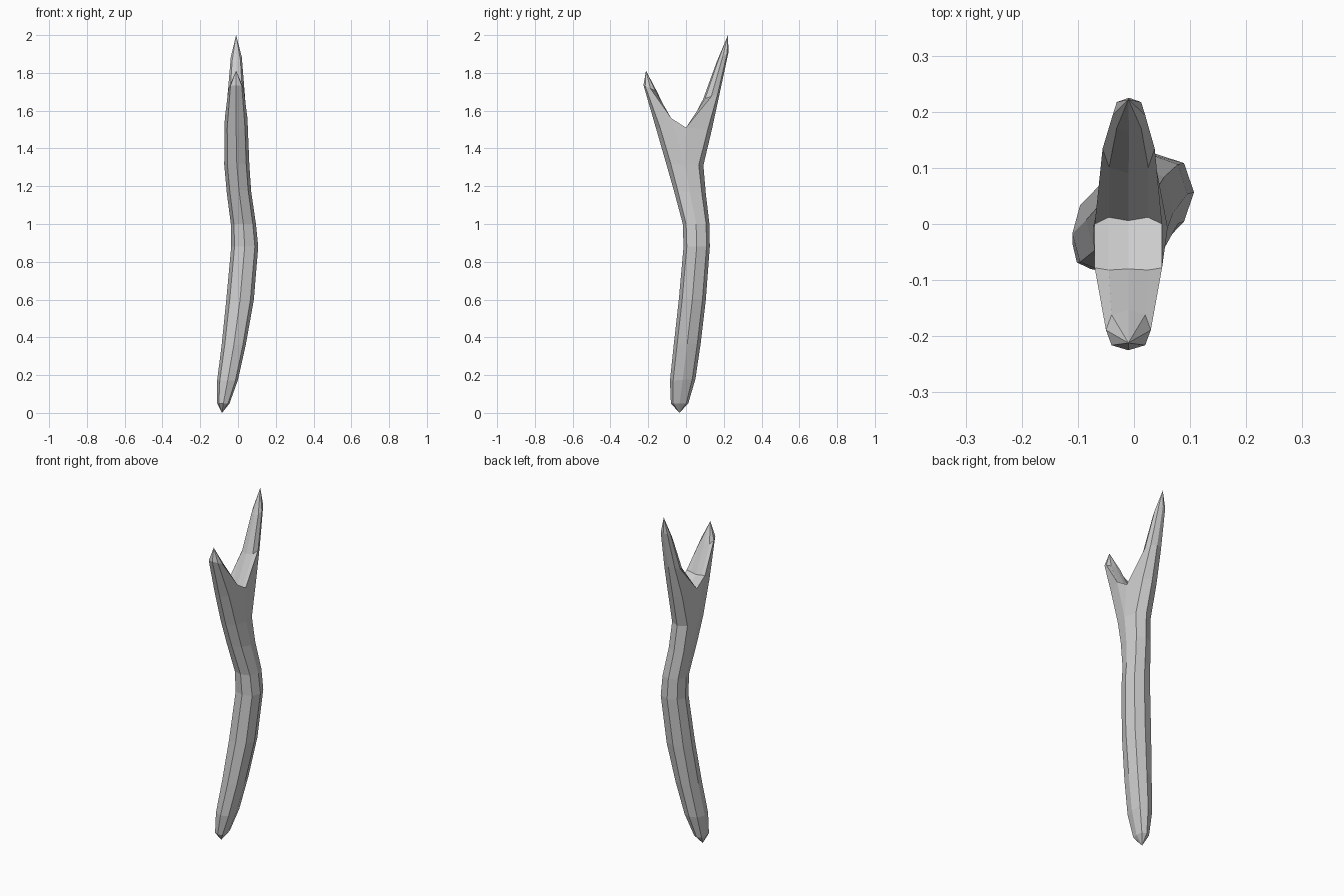
import bpy, bmesh
from math import cos, sin, pi

if "Cube" in bpy.data.objects:
    bpy.data.objects.remove(bpy.data.objects["Cube"])

bm = bmesh.new()


def ring(x0, x1, y0, y1, z0, z1, k=0.75):
    """Eight-sided ring in a box; z0 at the -y side, z1 at the +y side.
    Order: right, back-right, back, back-left, left, front-left, front, front-right."""
    out = []
    for i in range(8):
        c, s = cos(i * pi / 4), sin(i * pi / 4)
        if i % 2:
            c, s = c * k / 0.7071, s * k / 0.7071
        out.append(bm.verts.new(((x0 + x1) / 2 + c * (x1 - x0) / 2,
                                 (y0 + y1) / 2 + s * (y1 - y0) / 2,
                                 (z0 + z1) / 2 + s * (z1 - z0) / 2)))
    return out


def bridge(a, b):
    for i in range(len(a)):
        j = (i + 1) % len(a)
        bm.faces.new((a[i], a[j], b[j], b[i]))


def cap(a, tip):
    v = bm.verts.new(tip)
    for i in range(len(a)):
        bm.faces.new((a[i], a[(i + 1) % len(a)], v))


# trunk: x range, y range, height
trunk = [(-.11, -.045, -.08, .012, .05, .05),
         (-.11, .0, -.085, .05, .17, .18),
         (-.086, .042, -.065, .078, .36, .37),
         (-.062, .084, -.038, .105, .6, .6),
         (-.036, .107, -.013, .126, .88, .88),
         (-.038, .095, -.017, .124, 1.0, 1.0),
         (-.06, .07, -.065, .105, 1.18, 1.16),
         (-.073, .06, -.105, .092, 1.32, 1.31)]
rings = [ring(*t) for t in trunk]
cap(rings[0], (-.085, -.035, 0))
for a, b in zip(rings, rings[1:]):
    bridge(a, b)
top = rings[-1]


# fork: outer points plus an inner row for each prong
def V(*p):
    return bm.verts.new(p)


def row(y, z, dip):
    return [V(x, y + d, z - e) for x, d, e in
            ((.05, 0, 0), (.025, dip, .008), (-.01, dip / 2, .012),
             (-.045, dip, .008), (-.07, 0, 0))]


back_in = row(.0, 1.51, .012)
front_in = row(-.078, 1.56, -.004)
back_out = [V(.037, .115, 1.5), V(-.01, .137, 1.5), V(-.057, .115, 1.5)]
front_out = [V(-.057, -.137, 1.51), V(-.01, -.157, 1.5), V(.037, -.137, 1.51)]

# crotch strip and side triangles
for i in range(4):
    bm.faces.new((back_in[i], back_in[i + 1], front_in[i + 1], front_in[i]))
bm.faces.new((top[0], back_in[0], front_in[0]))
bm.faces.new((top[4], front_in[4], back_in[4]))

# outer skin from trunk up to the prongs
b_chain = [back_in[0]] + back_out + [back_in[4]]
f_chain = [front_in[4]] + front_out + [front_in[0]]
for lo, hi in ((top[0:5], b_chain), (top[4:8] + top[:1], f_chain)):
    for i in range(4):
        bm.faces.new((lo[i], lo[i + 1], hi[i + 1], hi[i]))

# rear prong (long)
loop = b_chain + back_in[3:0:-1]
for spec in ((-.056, .037, .09, .178, 1.66, 1.69),
             (-.038, .02, .163, .225, 1.86, 1.91)):
    nxt = ring(*spec)
    bridge(loop, nxt)
    loop = nxt
cap(loop, (-.01, .222, 2.0))

# front prong (short)
loop = [front_in[0]] + front_in[1:4] + f_chain[:4]
nxt = ring(-.05, .03, -.225, -.153, 1.735, 1.7)
bridge(loop, nxt)
cap(nxt, (-.01, -.212, 1.812))

bmesh.ops.recalc_face_normals(bm, faces=bm.faces)
mesh = bpy.data.meshes.new("forked_branch")
bm.to_mesh(mesh)
bm.free()
obj = bpy.data.objects.new("forked_branch", mesh)
bpy.context.collection.objects.link(obj)
